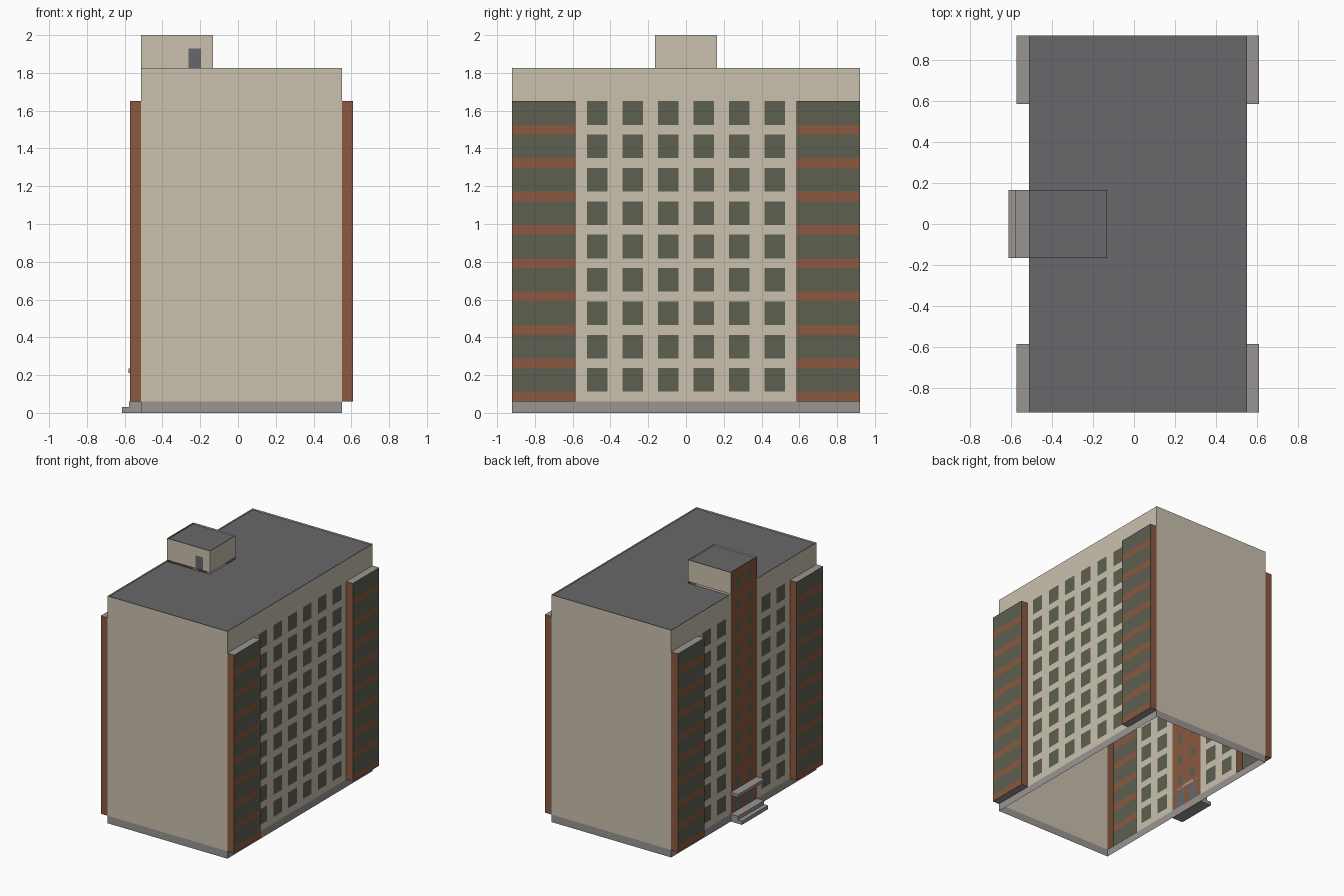
import bpy, bmesh

if "Cube" in bpy.data.objects:
    bpy.data.objects.remove(bpy.data.objects["Cube"])


def mat(name, r, g, b):
    lin = lambda c: ((c / 255 + 0.055) / 1.055) ** 2.4 if c > 10 else c / 255 / 12.92
    m = bpy.data.materials.new(name)
    m.diffuse_color = (lin(r), lin(g), lin(b), 1)
    m.use_nodes = True
    m.node_tree.nodes["Principled BSDF"].inputs["Base Color"].default_value = m.diffuse_color
    return m


MATS = [mat("tan_plaster", 202, 193, 175), mat("brick", 138, 88, 63),
        mat("window_glass", 93, 96, 81), mat("grey_concrete", 153, 149, 146),
        mat("dark_roofing", 104, 104, 107), mat("door_slate", 100, 103, 108)]
TAN, BRICK, GLASS, GREY, ROOF, DOOR = range(6)

X0, X1, Y = -0.513, 0.55, 0.92            # main block
Z0, ZB, ZT, ZP = 0.06, 1.65, 1.825, 2.0   # plinth top, bay top, roof, penthouse top
BAY, COL, PX = 0.585, 0.165, -0.132       # bay inner edge, stair half width, penthouse edge
FLOOR = (ZB - Z0) / 9
SILL = 0.052


def finish(name, bm):
    me = bpy.data.meshes.new(name)
    bm.to_mesh(me)
    bm.free()
    for m in MATS:
        me.materials.append(m)
    ob = bpy.data.objects.new(name, me)
    bpy.context.collection.objects.link(ob)
    return ob


def panel(name, us, vs, place, rule, normal):
    """Grid of faces; rule(u, v) at each cell centre gives the colour or None."""
    bm = bmesh.new()
    us, vs = sorted(set(us)), sorted(set(vs))
    grid = [[bm.verts.new(place(u, v)) for v in vs] for u in us]
    for i in range(len(us) - 1):
        for j in range(len(vs) - 1):
            c = rule((us[i] + us[i + 1]) / 2, (vs[j] + vs[j + 1]) / 2)
            if c is None:
                continue
            f = bm.faces.new((grid[i][j], grid[i + 1][j], grid[i + 1][j + 1], grid[i][j + 1]))
            f.material_index = c
            f.normal_update()
            if f.normal.dot(normal) < 0:
                f.normal_flip()
    bmesh.ops.delete(bm, geom=[v for v in bm.verts if not v.link_faces], context='VERTS')
    return finish(name, bm)


def at_x(x):
    return lambda u, v: (x, u, v)


def at_y(y):
    return lambda u, v: (u, y, v)


def at_z(z):
    return lambda u, v: (u, v, z)


def flat(c):
    return lambda u, v: c


def box(name, x, y, z, c):
    bm = bmesh.new()
    bmesh.ops.create_cube(bm, size=1)
    for v in bm.verts:
        v.co = [r[0] if k < 0 else r[1] for k, r in zip(v.co, (x, y, z))]
    for f in bm.faces:
        f.material_index = c
    return finish(name, bm)


def roof(name, pts, z):
    """Flat roof sunk behind a thin parapet."""
    bm = bmesh.new()
    f = bm.faces.new([bm.verts.new((x, y, z)) for x, y in pts])
    f.normal_update()
    if f.normal.z < 0:
        f.normal_flip()
    f.material_index = GREY
    bmesh.ops.inset_region(bm, faces=[f], thickness=0.011, use_even_offset=True)
    bmesh.ops.inset_region(bm, faces=[f], thickness=0.0002, depth=-0.012, use_even_offset=True)
    f.material_index = ROOF
    return finish(name, bm)


# long walls with window grid, open behind the bays
floor_z = [Z0 + k * FLOOR + d for k in range(9) for d in (0, SILL)] + [ZB, ZT]
centres = [s * c for c in (0.094, 0.282, 0.47) for s in (-1, 1)]
wall_y = [-Y, -BAY, -COL, COL, BAY, Y] + [c + d for c in centres for d in (-0.055, 0.055)]


def is_glass(v):
    return v < ZB and (v - Z0) % FLOOR > SILL


def right_rule(u, v):
    if v < ZB and abs(u) > BAY:
        return None
    return GLASS if is_glass(v) and any(abs(u - c) < 0.055 for c in centres) else TAN


def left_rule(u, v):
    return None if abs(u) < COL else right_rule(u, v)


panel("right_wall", wall_y, floor_z, at_x(X1), right_rule, (1, 0, 0))
panel("left_wall", wall_y, floor_z, at_x(X0), left_rule, (-1, 0, 0))

# blank end walls and plinth
for nm, s in (("front", -1), ("back", 1)):
    panel(nm + "_wall", [X0, X1], [0, Z0, ZT], at_y(s * Y),
          lambda u, v: GREY if v < Z0 else TAN, (0, s, 0))
for nm, x, s in (("left", X0, -1), ("right", X1, 1)):
    panel(nm + "_plinth", [-Y, Y], [0, Z0], at_x(x), flat(GREY), (s, 0, 0))

# brick stair tower face with paired windows and entrance doors
rows = [0.295 + FLOOR * k for k in range(10)]
tower_z = [Z0, 0.19, ZP] + [r + d for r in rows for d in (-0.038, 0.038)]
tower_y = [s * a for a in (COL, 0.12, 0.1, 0.045, 0.03) for s in (-1, 1)]


def tower_rule(u, v):
    if v < 0.19:
        return DOOR if 0.03 < abs(u) < 0.12 else BRICK
    hit = 0.045 < abs(u) < 0.1 and any(abs(v - r) < 0.038 for r in rows)
    return GLASS if hit else BRICK


panel("stair_tower_face", tower_y, tower_z, at_x(X0), tower_rule, (-1, 0, 0))

# four corner bays with ribbon windows
for nx, x, s in (("left", X0, -1), ("right", X1, 1)):
    xo = x + s * 0.06
    for ny, t in (("front", -1), ("back", 1)):
        nm = f"{ny}_{nx}_bay"
        ys = [t * BAY, t * Y]
        panel(nm + "_face", ys, floor_z[:-1], at_x(xo),
              lambda u, v: GLASS if is_glass(v) else BRICK, (s, 0, 0))
        panel(nm + "_outer_side", [x, xo], [Z0, ZB], at_y(t * Y), flat(BRICK), (0, t, 0))
        panel(nm + "_inner_side", [x, xo], [Z0, ZB], at_y(t * BAY), flat(BRICK), (0, -t, 0))
        panel(nm + "_cap", [x, xo], ys, at_z(ZB), flat(GREY), (0, 0, 1))
        panel(nm + "_soffit", [x, xo], ys, at_z(Z0), flat(GREY), (0, 0, -1))

# penthouse walls, with a door on the front
panel("penthouse_front", [X0, -0.262, -0.195, PX], [ZT, 1.93, ZP], at_y(-COL),
      lambda u, v: DOOR if v < 1.93 and -0.262 < u < -0.195 else TAN, (0, -1, 0))
panel("penthouse_back", [X0, PX], [ZT, ZP], at_y(COL), flat(TAN), (0, 1, 0))
panel("penthouse_side", [-COL, COL], [ZT, ZP], at_x(PX), flat(TAN), (1, 0, 0))

# roofs
roof("main_roof", [(X0, -Y), (X1, -Y), (X1, Y), (X0, Y), (X0, COL),
                   (PX, COL), (PX, -COL), (X0, -COL)], ZT)
roof("penthouse_roof", [(X0, -COL), (PX, -COL), (PX, COL), (X0, COL)], ZP)

# entrance steps and canopy
box("lower_step", (-0.613, -0.578), (-COL, COL), (0, 0.03), GREY)
box("upper_step", (-0.578, X0), (-COL, COL), (0, Z0), GREY)
box("entrance_canopy", (-0.58, X0), (-COL, COL), (0.21, 0.235), GREY)
